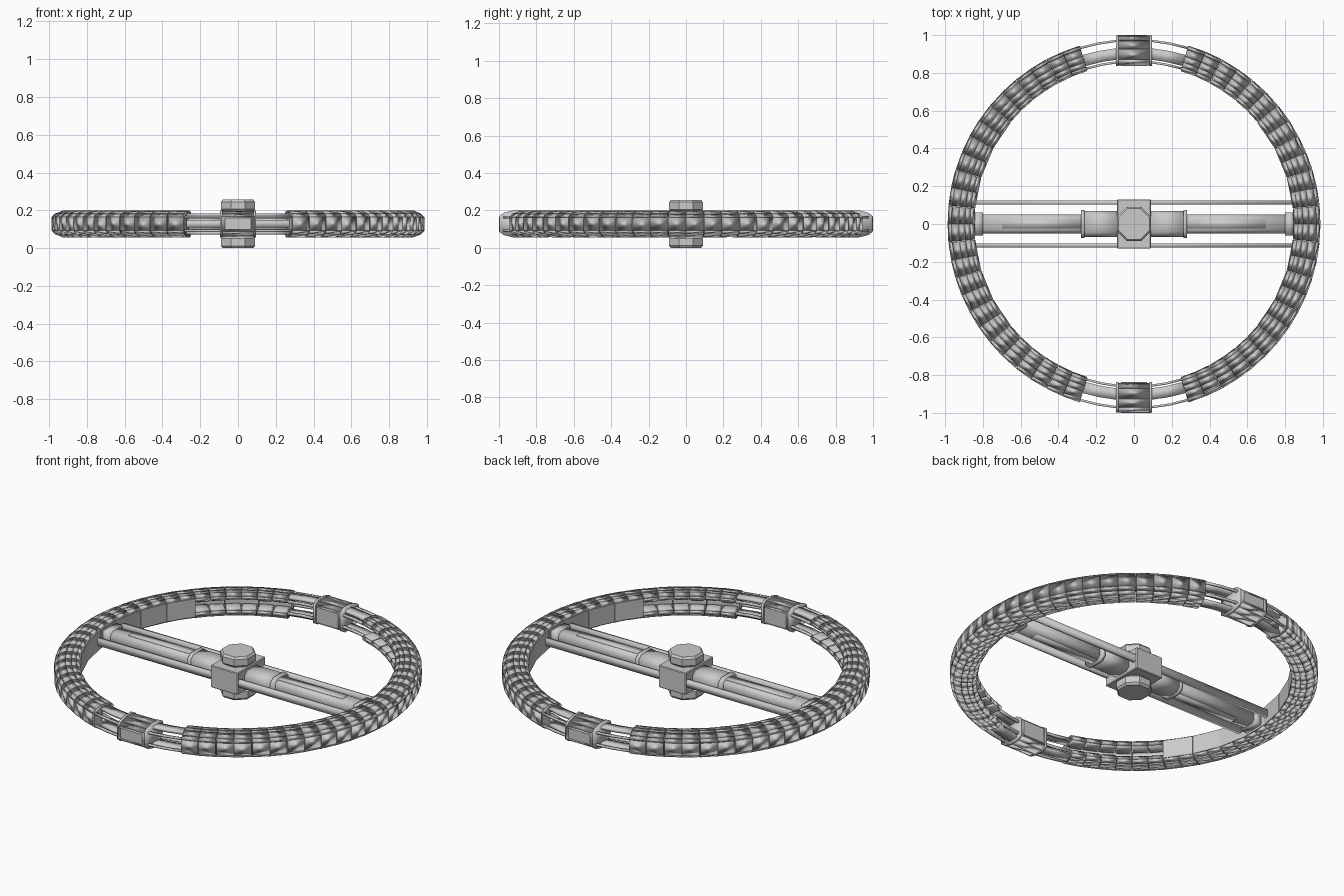
import bpy, bmesh, math, random
from mathutils import Matrix, Vector

if "Cube" in bpy.data.objects:
    bpy.data.objects.remove(bpy.data.objects["Cube"])

random.seed(4)
ZC = 0.128                    # mid height of the station
STEP = math.tau / 32          # the ring has 32 bays


def finish(name, bm, smooth=False):
    bmesh.ops.recalc_face_normals(bm, faces=bm.faces)
    for f in bm.faces:
        f.smooth = smooth
    me = bpy.data.meshes.new(name)
    bm.to_mesh(me)
    bm.free()
    ob = bpy.data.objects.new(name, me)
    bpy.context.collection.objects.link(ob)
    return ob


def skin(bm, rows):
    """Join successive closed cross-sections and cap the ends."""
    vs = [[bm.verts.new(p) for p in row] for row in rows]
    n = len(rows[0])
    for a, b in zip(vs, vs[1:]):
        for i in range(n):
            j = (i + 1) % n
            bm.faces.new((a[i], a[j], b[j], b[i]))
    bm.faces.new(vs[0])
    bm.faces.new(vs[-1])


def polar(r, z, a):
    return Vector((r * math.cos(a), r * math.sin(a), ZC + z))


def arc(bm, profile, angles):
    """Sweep an (r, z offset) profile around the z axis."""
    skin(bm, [[polar(r, z, a) for r, z in profile] for a in angles])


def mirrored(half):
    return half + [(r, -z) for r, z in reversed(half)]


def shrunk(profile, k):
    return [(0.915 + (r - 0.915) * k, z * k) for r, z in profile]


def rect(r0, r1, z0, z1):
    return [(r1, z0), (r1, z1), (r0, z1), (r0, z0)]


def box(bm, x, y, z, bevel=0.0):
    m = (Matrix.Translation(((x[0] + x[1]) / 2, (y[0] + y[1]) / 2, ZC + (z[0] + z[1]) / 2))
         @ Matrix.Diagonal((x[1] - x[0], y[1] - y[0], z[1] - z[0], 1)))
    vs = bmesh.ops.create_cube(bm, size=1, matrix=m)["verts"]
    if bevel:
        edges = list({e for v in vs for e in v.link_edges})
        bmesh.ops.bevel(bm, geom=edges, offset=bevel, segments=1, affect='EDGES')


def plate(bm, quad, inward):
    """Thin hull plate with an undercut rim, split along a random diagonal."""
    c = sum(quad, Vector()) / 4
    n = (quad[2] - quad[0]).cross(quad[3] - quad[1]).normalized()
    n = n if n.dot(inward - c) > 0 else -n
    top = [c + (p - c) * 0.985 - n * random.uniform(0, 0.002) for p in quad]
    drift = (quad[1] - quad[0]) * random.uniform(-0.12, 0.12)
    low = [c + (p - c) * 0.72 + n * 0.008 + drift for p in quad]
    t, b = [[bm.verts.new(p) for p in row] for row in (top, low)]
    k = random.randint(0, 1)
    bm.faces.new((t[k], t[k + 1], t[k + 2]))
    bm.faces.new((t[k], t[k + 2], t[(k + 3) % 4]))
    bm.faces.new(b)
    for i in range(4):
        j = (i + 1) % 4
        bm.faces.new((t[i], t[j], b[j], b[i]))


def clad(bm, profile, place, span, skip=()):
    """Cover each facet of a profile with plates between two positions."""
    mid = place(0.915, 0, (span[0] + span[1]) / 2)
    for i, p in enumerate(profile):
        if i in skip:
            continue
        q = profile[(i + 1) % len(profile)]
        plate(bm, [place(*p, span[0]), place(*q, span[0]),
                   place(*q, span[1]), place(*p, span[1])], mid)


# habitat bays: flat inner wall near the spokes, open channel elsewhere
outer = [(0.986, 0.036), (0.968, 0.054), (0.928, 0.070), (0.895, 0.070), (0.868, 0.069)]
walled = mirrored(outer + [(0.846, 0.054)])
channel = mirrored(outer + [(0.848, 0.052), (0.852, 0.032), (0.925, 0.028)])
core, panels, walls = bmesh.new(), bmesh.new(), bmesh.new()
for i in range(32):
    off = abs((i + 8) % 16 - 8)          # bays away from the nearest x axis end
    if off >= 7:
        continue
    a, h = i * STEP, STEP * 0.495
    profile = walled if off <= 3 else channel
    arc(core, shrunk(profile, 0.95) if off <= 3 else
        mirrored([(0.978, 0.034), (0.925, 0.063), (0.87, 0.063), (0.857, 0.036), (0.927, 0.031)]),
        [a - h, a, a + h])
    if off <= 3:
        arc(walls, rect(0.845, 0.86, -0.054, 0.054), [a - h, a + h])
    skip = (5,) if off <= 3 else (7,)
    for lo, hi in ((a - h, a), (a, a + h)):
        clad(panels, profile, polar, (lo, hi), skip)
finish("ring_core", core)
finish("ring_hull_panels", panels, True)
finish("ring_inner_walls", walls)

# rails crossing the two open gaps
bm = bmesh.new()
for side in (math.pi / 2, -math.pi / 2):
    angles = [side + k * STEP / 2 for k in range(-3, 4)]
    for s in (1, -1):
        arc(bm, rect(0.875, 0.935, s * 0.040, s * 0.056), angles)
        arc(bm, rect(0.968, 0.980, s * 0.030, s * 0.042), angles)
        arc(bm, rect(0.855, 0.867, s * 0.028, s * 0.042), angles)
finish("gap_rails", bm, True)

# docking modules in the gaps
core, panels = bmesh.new(), bmesh.new()
body = mirrored([(0.998, 0.040), (0.972, 0.056), (0.925, 0.068), (0.870, 0.068), (0.842, 0.052)])
for s in (1, -1):
    def across(r, z, x):
        return Vector((x, s * r, ZC + z))
    skin(core, [[across(r, z, x) for r, z in shrunk(body, 0.95)] for x in (-0.086, 0.086)])
    clad(panels, body, across, (-0.088, 0.088))
    # raised end flanges
    for x in (-0.088, 0.088):
        skin(panels, [[across(min(r, 0.997), z, x + d) for r, z in shrunk(body, 1.06)]
                      for d in (-0.006, 0.006)])
    # inner and outer hatch plates
    box(core, (-0.07, 0.07), sorted((s * 0.836, s * 0.85)), (-0.045, 0.045))
    box(core, (-0.07, 0.07), sorted((s * 0.985, s * 1.0)), (-0.03, 0.03))
finish("docking_module_bodies", core)
finish("docking_module_panels", panels, True)

# spokes with collars, end flanges and raised spines
bm = bmesh.new()
bar = [(0.05, -0.02), (0.05, 0.02), (0.032, 0.036), (-0.032, 0.036),
       (-0.05, 0.02), (-0.05, -0.02), (-0.032, -0.036), (0.032, -0.036)]
for s in (1, -1):
    for k, x0, x1 in ((1, 0.08, 0.848), (1.35, 0.08, 0.27), (1.5, 0.262, 0.28)):
        skin(bm, [[(s * x, y * k, ZC + z * k) for y, z in bar] for x in (x0, x1)])
    box(bm, sorted((s * 0.80, s * 0.85)), (-0.06, 0.06), (-0.042, 0.042))
    for t in (1, -1):
        box(bm, sorted((s * 0.28, s * 0.70)), (-0.025, 0.025), sorted((t * 0.03, t * 0.043)))
finish("spokes", bm, True)

# rails either side of the spokes
bm = bmesh.new()
for s in (1, -1):
    box(bm, (-0.85, 0.85), sorted((s * 0.102, s * 0.124)), (-0.02, 0.02))
finish("spoke_side_rails", bm, True)

# central hub block
bm = bmesh.new()
box(bm, (-0.09, 0.09), (-0.13, 0.13), (-0.065, 0.065), 0.004)
finish("hub_block", bm)

# octagonal hub caps above and below
bm = bmesh.new()
for s in (1, -1):
    skin(bm, [[polar(r, s * z, (k + 0.5) * math.tau / 8) for k in range(8)]
              for r, z in ((0.080, 0.06), (0.098, 0.078), (0.098, 0.116), (0.088, 0.128))])
finish("hub_caps", bm)
